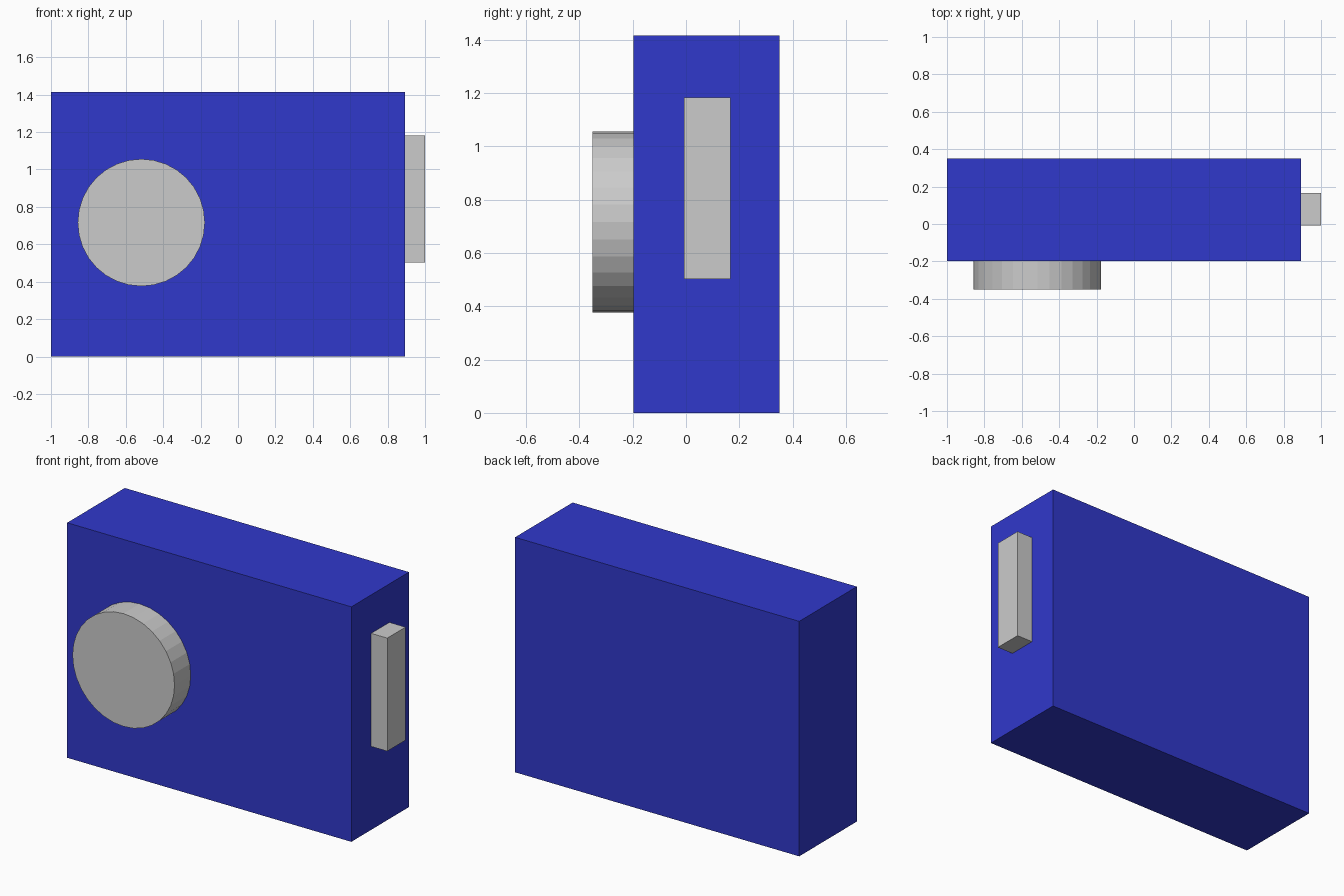
import bpy
from math import pi

if "Cube" in bpy.data.objects:
    bpy.data.objects.remove(bpy.data.objects["Cube"])


def set_color(obj, name, rgba):
    mat = bpy.data.materials.new(name)
    mat.diffuse_color = rgba
    mat.use_nodes = True
    mat.node_tree.nodes["Principled BSDF"].inputs["Base Color"].default_value = mat.diffuse_color
    obj.data.materials.append(mat)


def box(name, x, y, z):
    """Box spanning the given (min, max) range on each axis."""
    spans = (x, y, z)
    bpy.ops.mesh.primitive_cube_add(size=1, location=[(a + b) / 2 for a, b in spans])
    obj = bpy.context.object
    obj.name = name
    obj.scale = [b - a for a, b in spans]
    bpy.ops.object.transform_apply(location=False, rotation=False, scale=True)
    return obj


FRONT, BACK, SIDE = -0.197, 0.351, 0.893

# Main case
body = box("body", (-1, SIDE), (FRONT, BACK), (0, 1.415))
set_color(body, "blue", (0.03, 0.04, 0.6, 1))

# Upright bar on the right side
box("side_bar", (SIDE, 1), (-0.008, 0.166), (0.502, 1.183))

# Round disc on the front, flat-shaded with 32 sides
depth = BACK + FRONT
bpy.ops.mesh.primitive_cylinder_add(
    vertices=32, radius=0.34, depth=depth,
    location=(-0.517, FRONT - depth / 2, 0.716), rotation=(pi / 2, 0, 0))
bpy.context.object.name = "front_disc"
